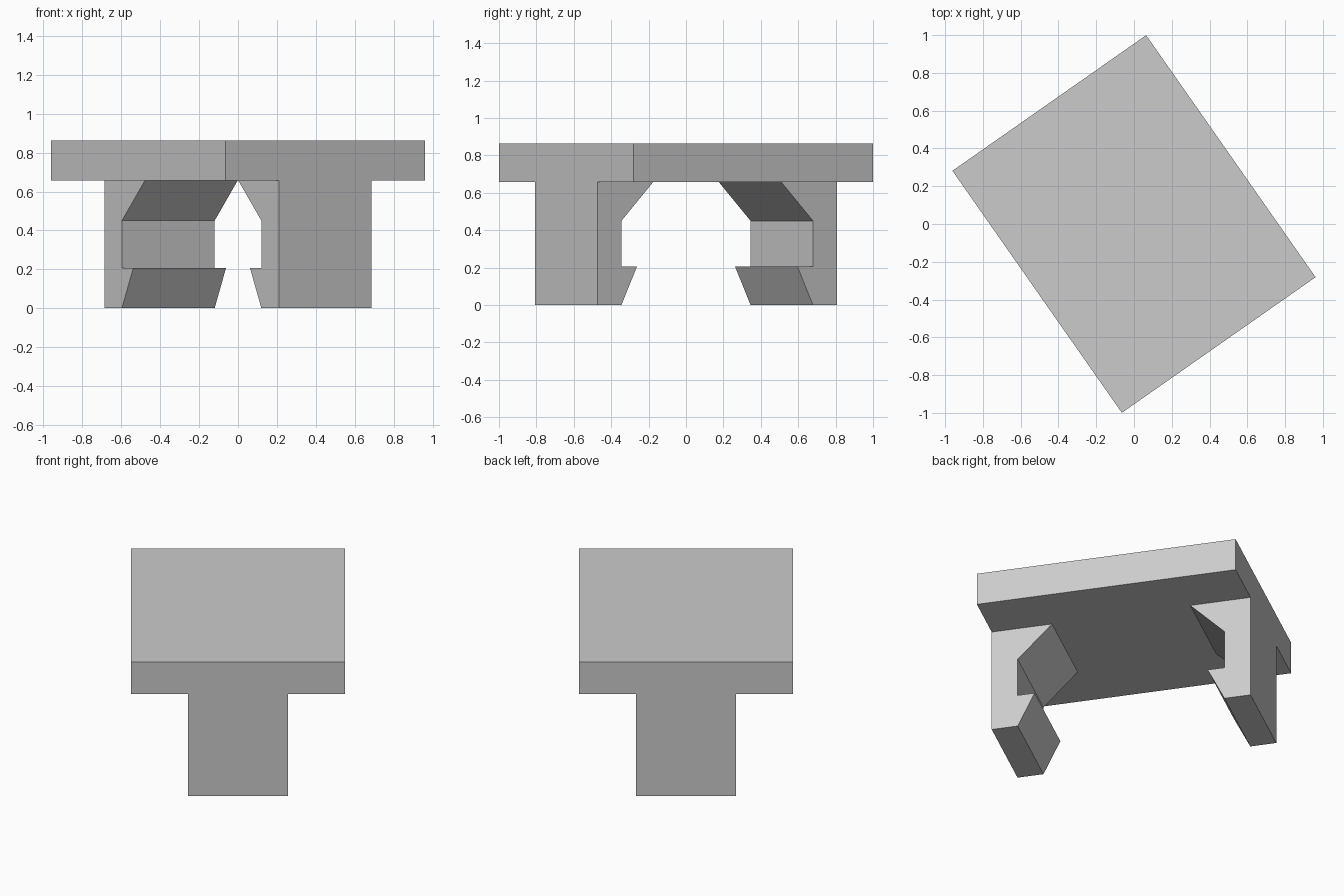
import bpy, bmesh, math

cube = bpy.data.objects.get("Cube")
if cube:
    bpy.data.objects.remove(cube, do_unlink=True)

# Single grey finish
grey = bpy.data.materials.new("light_grey")
grey.use_nodes = True
colour = (0.6, 0.6, 0.6, 1)
grey.diffuse_color = colour
grey.node_tree.nodes["Principled BSDF"].inputs["Base Color"].default_value = colour

TURN = math.radians(-55)
HALF_LENGTH, HALF_WIDTH, LEG_HALF = 0.782, 0.626, 0.291
UNDERSIDE, TOP = 0.657, 0.863


def extrude_profile(name, profile, half_depth):
    """Extrude an x-z profile evenly along y and turn it into place."""
    bm = bmesh.new()
    face = bm.faces.new([bm.verts.new((x, -half_depth, z)) for x, z in profile])
    side = bmesh.ops.extrude_face_region(bm, geom=[face])
    verts = [v for v in side["geom"] if isinstance(v, bmesh.types.BMVert)]
    bmesh.ops.translate(bm, verts=verts, vec=(0, 2 * half_depth, 0))
    bmesh.ops.recalc_face_normals(bm, faces=bm.faces)
    mesh = bpy.data.meshes.new(name)
    bm.to_mesh(mesh)
    bm.free()
    mesh.materials.append(grey)
    obj = bpy.data.objects.new(name, mesh)
    obj.rotation_euler.z = TURN
    bpy.context.collection.objects.link(obj)
    return obj


# Flat top slab
extrude_profile("top_slab", [(-HALF_LENGTH, UNDERSIDE), (HALF_LENGTH, UNDERSIDE),
                             (HALF_LENGTH, TOP), (-HALF_LENGTH, TOP)], HALF_WIDTH)

# Clip legs: hooked toe, straight shank and sloped shoulder, one at each end
leg = [(HALF_LENGTH, 0), (HALF_LENGTH, UNDERSIDE), (0.418, UNDERSIDE),
       (0.625, 0.45), (0.625, 0.207), (0.523, 0.207), (0.625, 0)]
for name, side in (("front_leg", 1), ("back_leg", -1)):
    extrude_profile(name, [(side * x, z) for x, z in leg], LEG_HALF)
